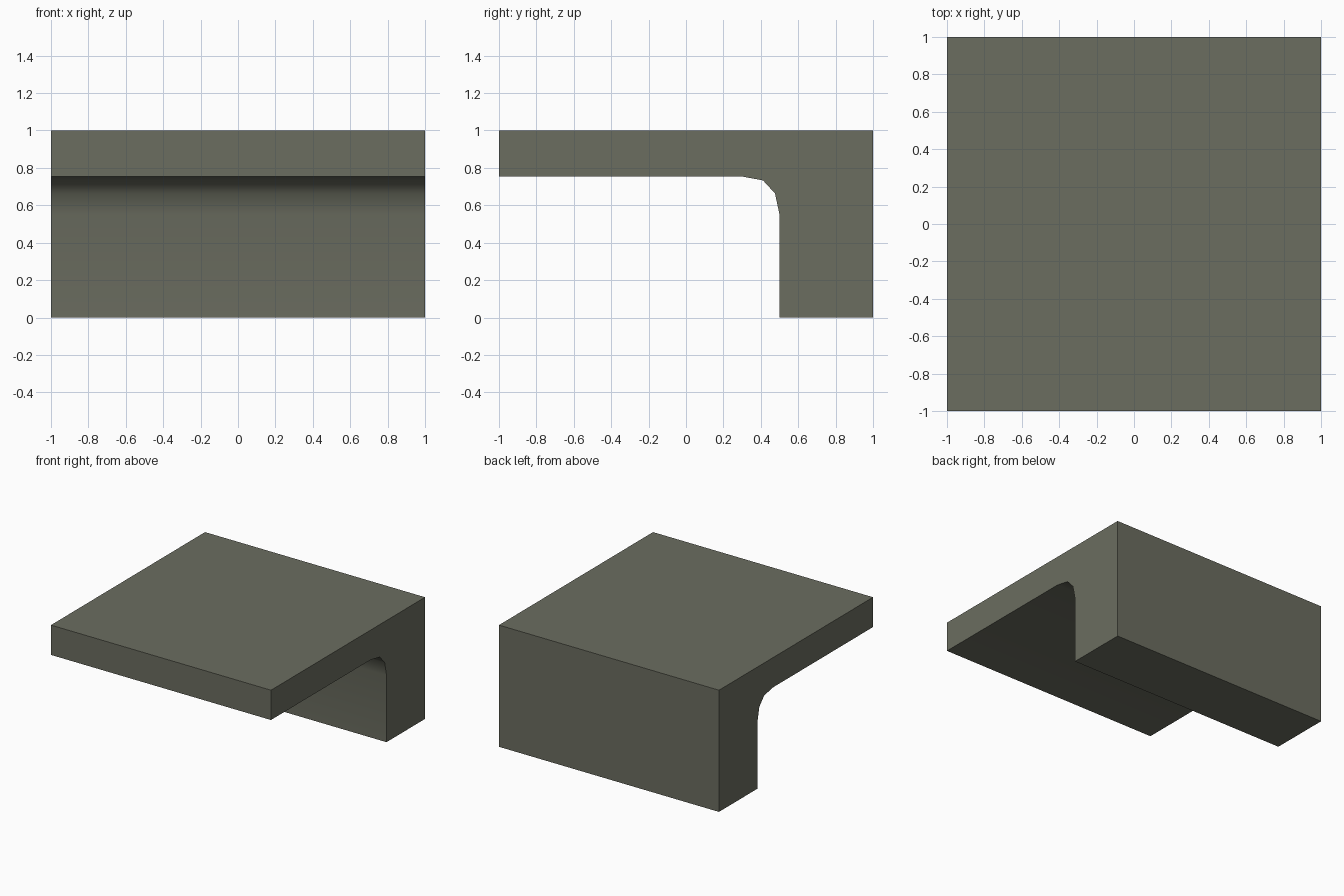
import bpy, bmesh, math

if "Cube" in bpy.data.objects:
    bpy.data.objects.remove(bpy.data.objects["Cube"])

# Side profile (y, z): slab, back leg and rounded inner corner
profile = [(-1, 1), (-1, 0.755), (0.294, 0.755), (0.412, 0.733),
           (0.476, 0.663), (0.5, 0.55), (0.5, 0), (1, 0), (1, 1)]

# Extrude the profile across the full width
bm = bmesh.new()
face = bm.faces.new([bm.verts.new((-1, y, z)) for y, z in profile])
ext = bmesh.ops.extrude_face_region(bm, geom=[face])
verts = [v for v in ext["geom"] if isinstance(v, bmesh.types.BMVert)]
bmesh.ops.translate(bm, verts=verts, vec=(2, 0, 0))
bmesh.ops.recalc_face_normals(bm, faces=bm.faces)

mesh = bpy.data.meshes.new("overhang_block")
bm.to_mesh(mesh)
bm.free()
block = bpy.data.objects.new("overhang_block", mesh)
bpy.context.collection.objects.link(block)

# Olive grey stone colour
stone = bpy.data.materials.new("olive_grey")
stone.diffuse_color = (0.147, 0.153, 0.117, 1)
stone.use_nodes = True
stone.node_tree.nodes["Principled BSDF"].inputs["Base Color"].default_value = stone.diffuse_color
mesh.materials.append(stone)

# Smooth inner fillet, sharp outer edges
bpy.context.view_layer.objects.active = block
block.select_set(True)
bpy.ops.object.shade_smooth_by_angle(angle=math.radians(45))
